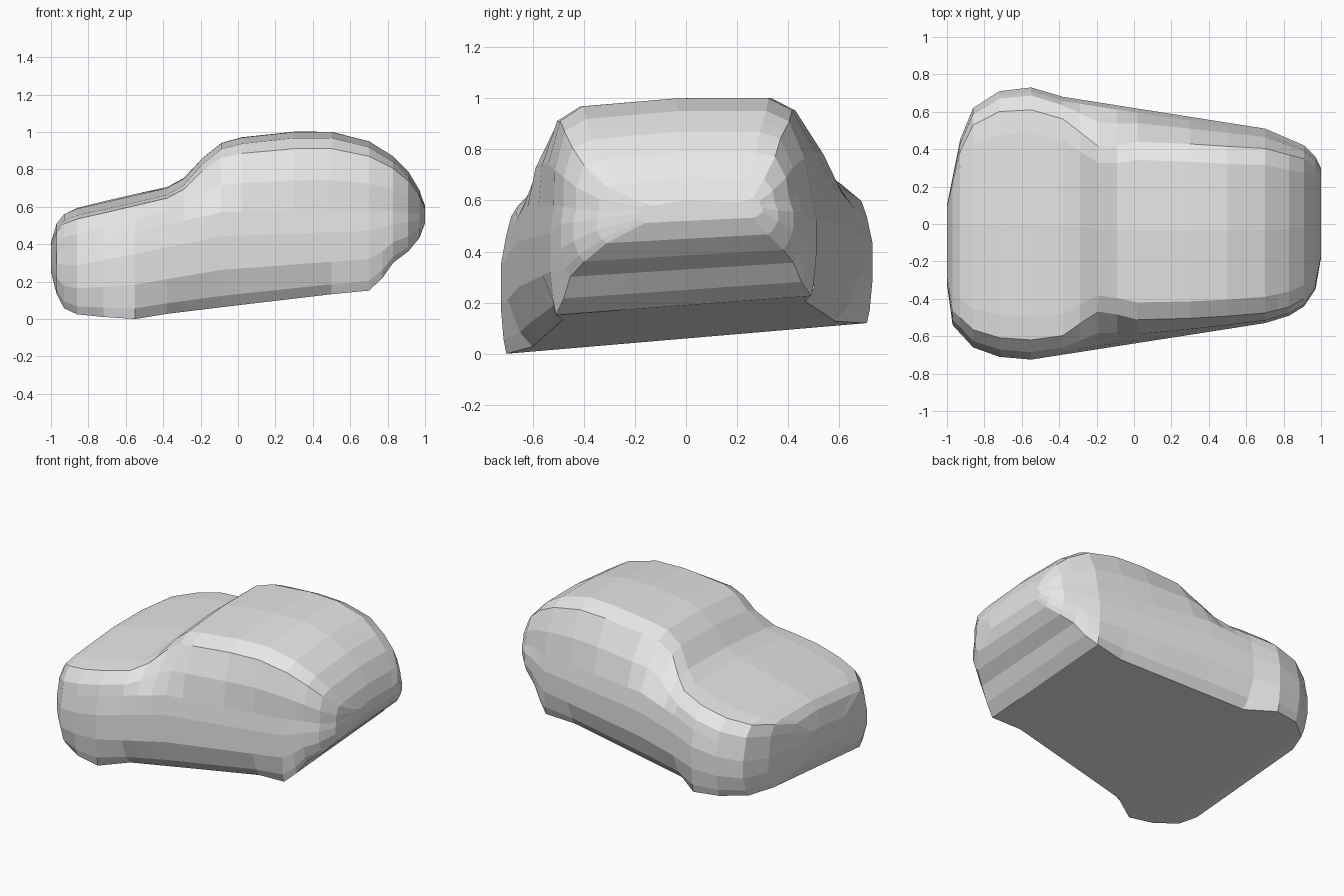
import bpy
import bmesh

cube = bpy.data.objects.get("Cube")
if cube:
    bpy.data.objects.remove(cube, do_unlink=True)

# One plain grey for the whole shell
grey = bpy.data.materials.new("plain grey")
grey.use_nodes = True
grey.diffuse_color = (0.8, 0.8, 0.8, 1)
grey.node_tree.nodes["Principled BSDF"].inputs["Base Color"].default_value = grey.diffuse_color

# Guide lines along the car, nose at the low end and tail at the high end
roof_line = [(-1, .41), (-.97, .51), (-.93, .56), (-.86, .59), (-.38, .7), (-.29, .75),
             (-.19, .86), (-.09, .94), (.02, .97), (.3, 1), (.5, 1), (.7, .95), (.83, .87),
             (.91, .79), (.97, .69), (1, .6)]
floor_line = [(-1, .27), (-.97, .17), (-.93, .1), (-.86, .075), (-.55, .06), (.02, .12),
              (.7, .19), (.77, .25), (.83, .33), (.91, .385), (.97, .45), (1, .52)]
right_line = [(-1, .32), (-.97, .54), (-.86, .66), (-.72, .71), (-.55, .725), (.7, .53),
              (.83, .49), (.91, .44), (.97, .35), (1, .18)]
left_line = [(-1, .1), (-.97, .25), (-.93, .45), (-.86, .62), (-.72, .71), (-.55, .73),
             (-.38, .68), (.7, .51), (.91, .42), (.97, .36), (1, .3)]
belt_line = [(-1, .38), (-.55, .5), (-.09, .6), (.83, .6), (1, .57)]

# Roof and floor widths as fractions of the full width; the floor flares at the wheels
roof_share = [(-1, .86), (-.38, .84), (-.19, .67), (-.09, .7), (.02, .76), (.3, .8), (1, .88)]
floor_share = [(-1, .86), (-.72, .95), (-.55, .97), (-.38, .86), (.5, .86), (.7, .96), (1, .88)]


def along(line, x):
    """Read a guide line at x."""
    for (a, start), (b, end) in zip(line, line[1:]):
        if x <= b:
            return start + (end - start) * (x - a) / (b - a)


def half_section(x):
    """Width fraction and height, from the floor centre up to the roof centre."""
    floor, top, belt = along(floor_line, x), along(roof_line, x), along(belt_line, x)
    roof, base = along(roof_share, x), along(floor_share, x)
    side = belt - floor
    corner = belt + .83 * (top - belt)
    return [
        (0, floor), (base / 2, floor), (base, floor),
        ((1 + base) / 2, floor + side / 8),
        (1, floor + .4 * side), (1, floor + .75 * side), (.97, belt),
        ((1 + roof) / 2 + .02, (belt + corner) / 2),
        (roof, corner), (.8 * roof, top - .015), (0, top),
    ]


def lean(y, z):
    """Slight sideways lean of the body: tilted floor, cabin shifted to the right."""
    return y - .08 * max(0, z - .55), z + y * max(.045, .09 - .08 * z)


# Body shell lofted through cross-sections at the knots of the guide lines
bm = bmesh.new()
rings = []
for x in sorted({x for line in (roof_line, floor_line, left_line) for x, value in line}):
    half = half_section(x)
    left, right = along(left_line, x), along(right_line, x)
    outline = [(share * left, z) for share, z in half]
    outline += [(-share * right, z) for share, z in reversed(half[1:-1])]
    rings.append([bm.verts.new((x, *lean(y, z))) for y, z in outline])
for ring, following in zip(rings, rings[1:]):
    for i in range(len(ring)):
        bm.faces.new((ring[i - 1], ring[i], following[i], following[i - 1]))
bm.faces.new(rings[0])
bm.faces.new(rings[-1])
bmesh.ops.recalc_face_normals(bm, faces=bm.faces)
mesh = bpy.data.meshes.new("car_body")
bm.to_mesh(mesh)
bm.free()
mesh.materials.append(grey)
bpy.context.collection.objects.link(bpy.data.objects.new("car_body", mesh))
